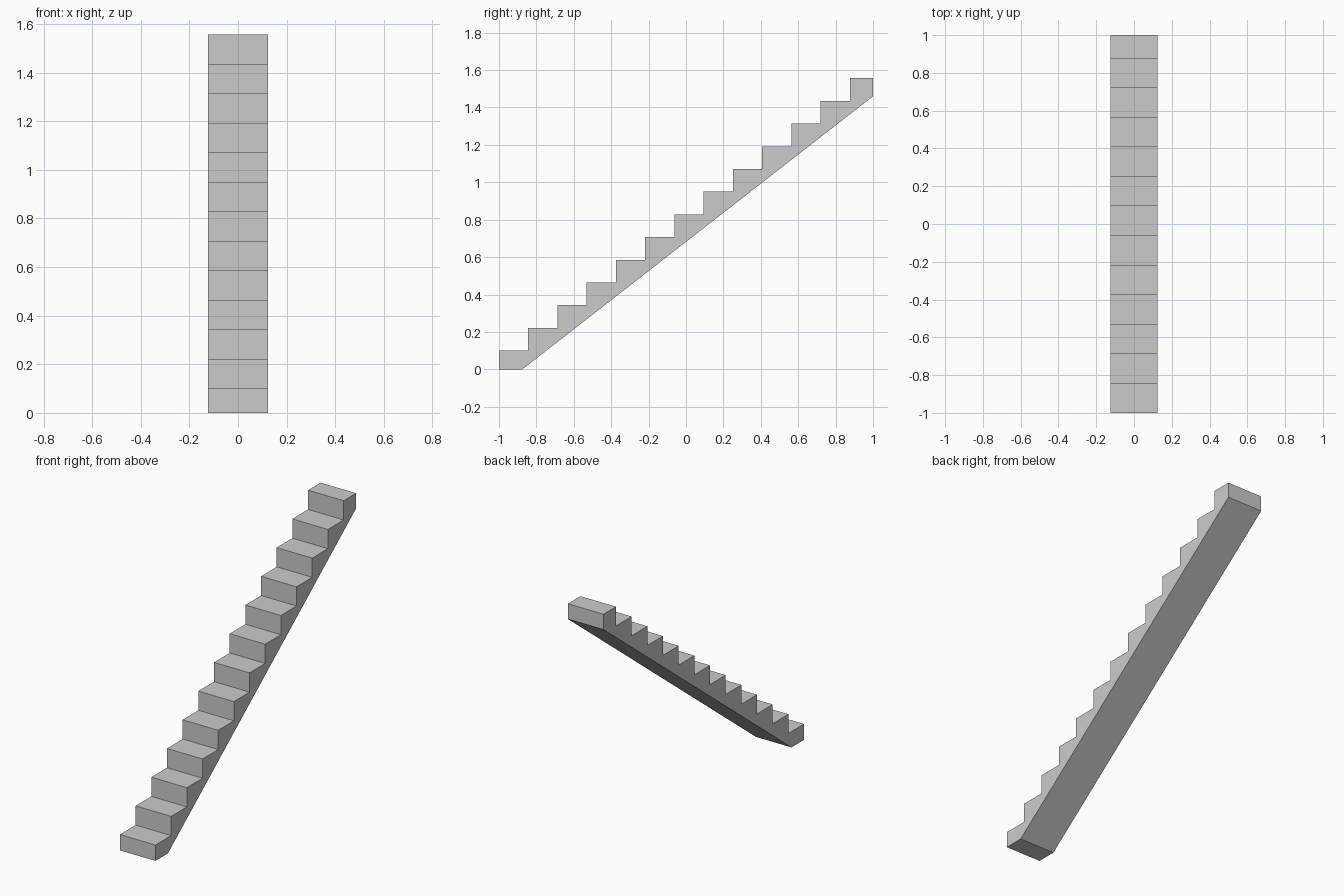
import bpy, bmesh

if "Cube" in bpy.data.objects:
    bpy.data.objects.remove(bpy.data.objects["Cube"])

STEPS = 13
RUN, RISE = 0.1563, 0.1214
FIRST_RISE = 0.1
HALF_WIDTH = 0.124

# Side profile (y, z): flat foot, sloped underside, then the steps
top = FIRST_RISE + (STEPS - 1) * RISE
profile = [(-1.0, 0.0), (-0.875, 0.0), (1.0, top - 0.097), (1.0, top)]
for i in reversed(range(STEPS)):
    y = -1.0 + i * RUN
    z = FIRST_RISE + i * RISE
    profile.append((y, z))
    if i > 0:
        profile.append((y, z - RISE))

# Extrude the profile across the width
bm = bmesh.new()
face = bm.faces.new([bm.verts.new((-HALF_WIDTH, y, z)) for y, z in profile])
ext = bmesh.ops.extrude_face_region(bm, geom=[face], use_keep_orig=True)
verts = [g for g in ext["geom"] if isinstance(g, bmesh.types.BMVert)]
bmesh.ops.translate(bm, verts=verts, vec=(2 * HALF_WIDTH, 0, 0))
bmesh.ops.recalc_face_normals(bm, faces=bm.faces)

mesh = bpy.data.meshes.new("stair_flight")
bm.to_mesh(mesh)
bm.free()
bpy.context.collection.objects.link(bpy.data.objects.new("stair_flight", mesh))
